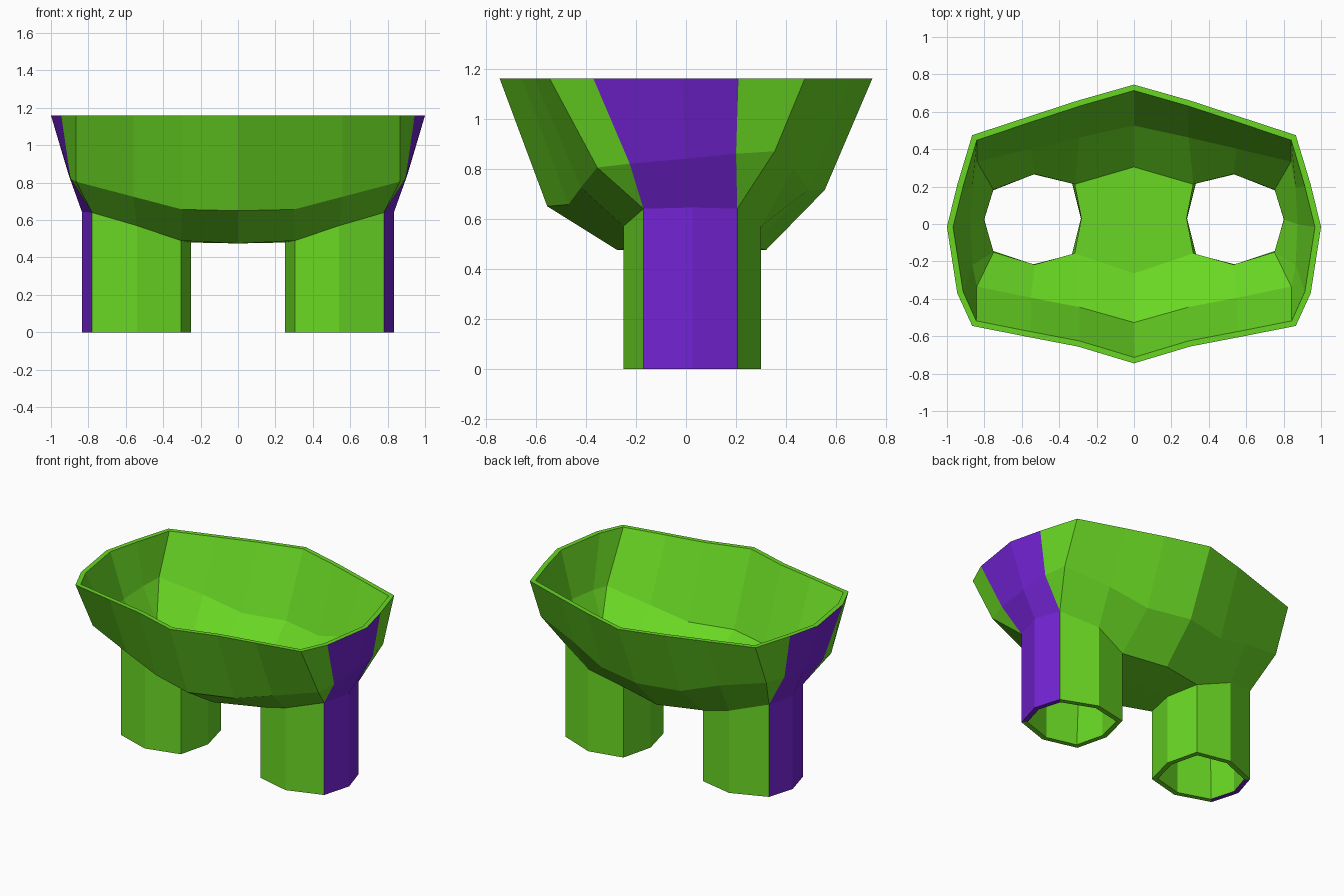
import bpy
import bmesh

cube = bpy.data.objects.get("Cube")
if cube:
    bpy.data.objects.remove(cube, do_unlink=True)

HEIGHT = 1.16
WALL = 0.033
PURPLE, GREEN = 0, 1


def make_material(name, colour):
    material = bpy.data.materials.new(name)
    material.use_nodes = True
    material.diffuse_color = colour
    shader = material.node_tree.nodes["Principled BSDF"]
    shader.inputs["Base Color"].default_value = colour
    return material


# Half outlines, running from front centre around the left side to back centre
waist_outline = [
    (0, -.745), (.3, -.655), (.56, -.605), (.865, -.545), (.945, -.37),
    (1, -.015), (.945, .21), (.865, .475), (.56, .575), (.3, .66), (0, .745)]
hip_outline = [
    (0, -.555, .65), (.3, -.47, .657), (.56, -.42, .725), (.865, -.355, .805),
    (.895, -.225, .82), (.905, 0, .84), (.895, .2, .86), (.865, .355, .87),
    (.56, .43, .8), (.3, .49, .715), (0, .555, .715)]
thigh_outline = [
    (0, -.275, .475), (.305, -.19, .49), (.54, -.25, .57), (.78, -.17, .64),
    (.835, .025, .645), (.78, .205, .64),
    (.54, .3, .57), (.305, .25, .49), (0, .32, .475)]

bm = bmesh.new()


def add_ring(points):
    return [bm.verts.new(point) for point in points]


def add_face(corners, colour=GREEN):
    # Repeated corners collapse, so a quad can close to a triangle
    unique = list(dict.fromkeys(corners))
    if len(unique) > 2:
        bm.faces.new(unique).material_index = colour


def add_band(lower, upper, stripe):
    for i in range(len(lower) - 1):
        colour = PURPLE if i in stripe else GREEN
        add_face((lower[i], lower[i + 1], upper[i + 1], upper[i]), colour)


waist = add_ring([(x, y, HEIGHT) for x, y in waist_outline])
hip = add_ring(hip_outline)
thigh = add_ring(thigh_outline)

# Hips: the side corners of the thigh each serve two hip points
front_side, back_side = thigh[3], thigh[5]
thigh_wide = thigh[:4] + [front_side, thigh[4], back_side] + thigh[5:]
side_stripe = (4, 5)
add_band(hip, waist, side_stripe)
add_band(thigh_wide, hip, side_stripe)

# Crotch
crotch = bm.verts.new((0, .03, .475))
inner_thigh = bm.verts.new((.25, .03, .48))
add_face((thigh[0], crotch, inner_thigh, thigh[1]))
add_face((crotch, thigh[-1], thigh[-2], inner_thigh))

# Trouser leg
leg_top = [inner_thigh] + thigh[1:-1] + [inner_thigh]
leg_hem = add_ring([(v.co.x, v.co.y, 0) for v in leg_top[:-1]])
leg_hem.append(leg_hem[0])
add_band(leg_hem, leg_top, (3, 4))

mesh = bpy.data.meshes.new("trousers")
bm.to_mesh(mesh)
bm.free()
mesh.materials.append(make_material("side stripe purple", (.174, .017, .66, 1)))
mesh.materials.append(make_material("cloth green", (.14, .68, .017, 1)))

trousers = bpy.data.objects.new("trousers", mesh)
bpy.context.collection.objects.link(trousers)
bpy.context.view_layer.objects.active = trousers
trousers.select_set(True)

# Mirror the half and give the cloth a green inner wall
mirror = trousers.modifiers.new("both sides", "MIRROR")
mirror.use_clip = True
mirror.merge_threshold = .001
shell = trousers.modifiers.new("cloth thickness", "SOLIDIFY")
shell.thickness = WALL
shell.offset = -1
shell.use_even_offset = True
shell.material_offset = 1
for modifier in list(trousers.modifiers):
    bpy.ops.object.modifier_apply(modifier=modifier.name)

# Level the waistband and hems, and keep the waistband edge green
for vertex in trousers.data.vertices:
    if vertex.co.z > HEIGHT - .1:
        vertex.co.z = HEIGHT
    elif vertex.co.z < .1:
        vertex.co.z = 0
for face in trousers.data.polygons:
    if all(trousers.data.vertices[i].co.z == trousers.data.vertices[face.vertices[0]].co.z
           and trousers.data.vertices[i].co.z > 1 for i in face.vertices):
        face.material_index = GREEN
    face.use_smooth = False
trousers.data.update()
